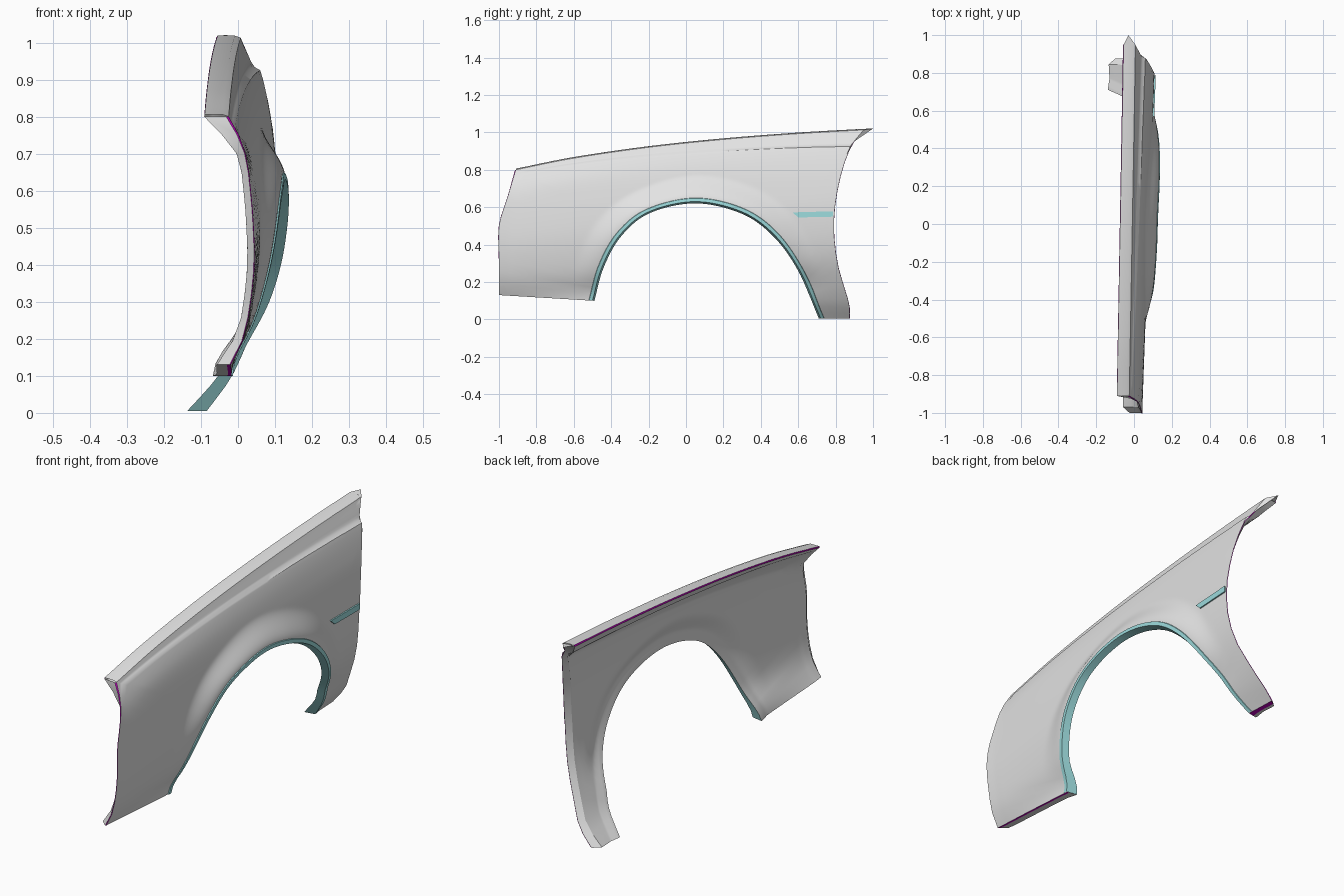
import bpy
from mathutils import Vector

cube = bpy.data.objects.get("Cube")
if cube:
    bpy.data.objects.remove(cube, do_unlink=True)


def material(name, colour):
    m = bpy.data.materials.new(name)
    m.use_nodes = True
    m.diffuse_color = (*colour, 1)
    m.node_tree.nodes["Principled BSDF"].inputs["Base Color"].default_value = (*colour, 1)
    return m


GREY = material("body grey", (0.77, 0.77, 0.77))
TEAL = material("trim teal", (0.34, 0.72, 0.73))
PURPLE = material("seam purple", (0.5, 0.0, 0.5))


def clamp(v):
    return max(0.0, min(1.0, v))


def smooth(v):
    v = clamp(v)
    return v * v * (3 - 2 * v)


def lookup(table, v):
    """Smooth curve through (key, value) pairs."""
    if v <= table[0][0]:
        return table[0][1]
    if v >= table[-1][0]:
        return table[-1][1]
    n = len(table)

    def slope(k):
        a, b = table[max(k - 1, 0)], table[min(k + 1, n - 1)]
        return (b[1] - a[1]) / (b[0] - a[0])
    k = max(i for i in range(n - 1) if table[i][0] <= v)
    (x0, y0), (x1, y1) = table[k], table[k + 1]
    w = x1 - x0
    s = (v - x0) / w
    return ((1 + 2 * s) * (1 - s) ** 2 * y0 + s * (1 - s) ** 2 * w * slope(k)
            + s * s * (3 - 2 * s) * y1 + s * s * (s - 1) * w * slope(k + 1))


def path(points, f):
    """Point at fraction f along a smooth side-view path."""
    last = len(points) - 1
    return Vector([lookup([(i, p[a]) for i, p in enumerate(points)], f * last) for a in (0, 1)])


def mesh(name, verts, faces, mats, index=None):
    me = bpy.data.meshes.new(name)
    me.from_pydata(verts, [], faces)
    for m in mats:
        me.materials.append(m)
    if index:
        for p in me.polygons:
            p.material_index = index(p.index)
    ob = bpy.data.objects.new(name, me)
    bpy.context.collection.objects.link(ob)
    bpy.ops.object.select_all(action="DESELECT")
    ob.select_set(True)
    bpy.context.view_layer.objects.active = ob
    bpy.ops.object.shade_smooth_by_angle(angle=0.6)


def sheet(name, columns, mats, index=None):
    """Skin a list of equally long point columns."""
    n = len(columns[0])
    faces = [(i * n + j, (i + 1) * n + j, (i + 1) * n + j + 1, i * n + j + 1)
             for i in range(len(columns) - 1) for j in range(n - 1)]
    mesh(name, [p for c in columns for p in c], faces, mats, index)


# Side outline: wheel arch, front edge, top edge and door edge as (y, z)
ARCH = [(-.5, .1), (-.45, .28), (-.355, .45), (-.2, .575), (.05, .63),
        (.3, .575), (.475, .45), (.61, .26), (.72, .005)]
FRONT = [(-1, .13), (-1, .32), (-1, .5), (-.955, .65), (-.91, .8)]
TOP = [(-.91, .8), (-.6, .862), (-.2, .92), (.2, .962), (.6, .993), (.95, 1.013)]
REAR = [(.95, 1.013), (.88, .92), (.82, .74), (.79, .52), (.81, .3), (.87, .09), (.875, .005)]

# Cross-sections at the nose and the door, as (relative height, x)
NOSE = [(.16, -.02), (.25, .015), (.375, .035), (.5, .045), (.62, .043),
        (.75, .035), (.875, .02), (1, -.02)]
DOOR = [(0, -.1), (.1, -.02), (.2, .03), (.3, .075), (.4, .1), (.5, .11),
        (.6, .112), (.7, .104), (.8, .09), (.92, .06), (1, .025)]
FOLD = .012


def along(y):
    return clamp((y + .95) / 1.85)


def crease(y):
    return lookup(TOP, y) - .025 - .06 * along(y)


def surface_x(y, z):
    t = along(y)
    h = z / lookup(TOP, y)
    x = lookup(NOSE, h) * (1 - t) + lookup(DOOR, h) * t
    return x - (.006 + .012 * t) * clamp((z - crease(y)) / FOLD)


# Matching points on the arch and the outer edge
spans = [(FRONT, 12, 0, .28), (TOP, 44, .28, .74), (REAR, 16, .74, 1)]
pairs = []
for edge, count, a, b in spans:
    for i in range(count + (edge is REAR)):
        f = i / count
        pairs.append((path(ARCH, a + (b - a) * f), path(edge, f)))


def shell_point(inner, outer, dist):
    """Point on the panel at a distance from the wheel arch, with its flare."""
    p = inner + (outer - inner).normalized() * dist
    flare = .047 * clamp((inner.y - .18) / .43) * smooth(1.15 - max(dist, 0) / .13)
    return Vector((surface_x(p.x, p.y) + flare, p.x, p.y))


def row_fractions(inner, outer):
    """Rows up a column, with one narrow row on the shoulder crease."""
    fold = .97
    for k in range(300, 970):
        p = inner.lerp(outer, k / 1000)
        if p.y > crease(p.x):
            fold = k / 1000
            break
    end = fold + min(FOLD / (outer - inner).length, (1 - fold) * .6)
    return [fold * j / 40 for j in range(41)] + [end + (1 - end) * j / 7 for j in range(8)]


def lining_point(inner, outer, f):
    """Point on the inner skin, thicker towards the panel's edges."""
    span = (outer - inner).length
    dist = span * f
    p = shell_point(inner, outer, dist if f else -.01)
    below = lookup(TOP, p.y) - p.z
    foot = .12 if p.y < 0 else 0
    p.x -= (.02 + .046 * clamp(1 - below / .11) + .02 * clamp(1 - (p.z - foot) / .12)
            + .01 * clamp(1 - dist / .05))
    tuck = .03 * clamp(1 - (span - dist) / .1) * clamp(below / .11 - .05)
    p.y += tuck if p.y < 0 else -tuck
    return p


panel, lining = [], []
for i, o in pairs:
    rows = row_fractions(i, o)
    panel.append([shell_point(i, o, (o - i).length * f) for f in rows])
    lining.append([lining_point(i, o, f) for f in rows])
sheet("fender_panel", panel, [GREY])
sheet("inner_lining", [c[::-1] for c in lining], [GREY])

# Teal moulding round the wheel arch, turned inward to the lining
PROFILE = [(0, .004), (.018, .004), (.021, -.002)]
sheet("wheel_arch_trim",
      [[lining_point(i, o, 0)] + [shell_point(i, o, d) + Vector((dx, 0, 0)) for d, dx in PROFILE]
       for i, o in pairs], [TEAL])

# Flat ledge along the bonnet side, with a seam down to the lining
rim = [c[-1] for c in panel]
inner_rim = [c[-1] for c in lining]
ledge = []
for p in rim[12:57]:
    t = clamp((p.y + .91) / 1.86)
    inner = Vector((-.09 + .035 * t, p.y, p.z + .006))
    ledge.append([p, p.lerp(inner, .25) + Vector((0, 0, .004)), inner])
sheet("bonnet_ledge", ledge, [GREY])
sheet("bonnet_seam", [[c[-1], q] for c, q in zip(ledge, inner_rim[12:57])], [PURPLE])

# Pointed rear tip and the fold beneath it
tip = Vector((-.03, 1, 1.02))
mesh("rear_tip", [tip, ledge[-1][2], *rim[56:59]], [(0, 1, 2), (0, 2, 3), (0, 3, 4)], [GREY])


def closing_strip(name, outer, inner, seam, bulge=0):
    """Edge strip from panel to lining, starting with a coloured seam."""
    cols = [[p, p.lerp(q, seam) + Vector((0, bulge, 0)), q] for p, q in zip(outer, inner)]
    sheet(name, cols, [PURPLE, GREY], lambda k: k % 2)


closing_strip("front_edge", rim[:13], inner_rim[:13], .1, -.004)
closing_strip("door_edge", rim[56:], inner_rim[56:], .1, .004)
closing_strip("front_bottom_lip", panel[0], lining[0], .25)
closing_strip("rear_bottom_lip", panel[-1][::-1], lining[-1][::-1], .6)

# Side marker: slim raised plate behind the arch
outline = [(.6, .545), (.785, .549), (.785, .578), (.57, .572)]
marker = [Vector((surface_x(y, z) + dx, y, z)) for dx in (-.002, .007) for y, z in outline]
sides = [(k, (k + 1) % 4, (k + 1) % 4 + 4, k + 4) for k in range(4)]
mesh("side_marker", marker, [(4, 5, 6, 7), (3, 2, 1, 0)] + sides, [TEAL])
